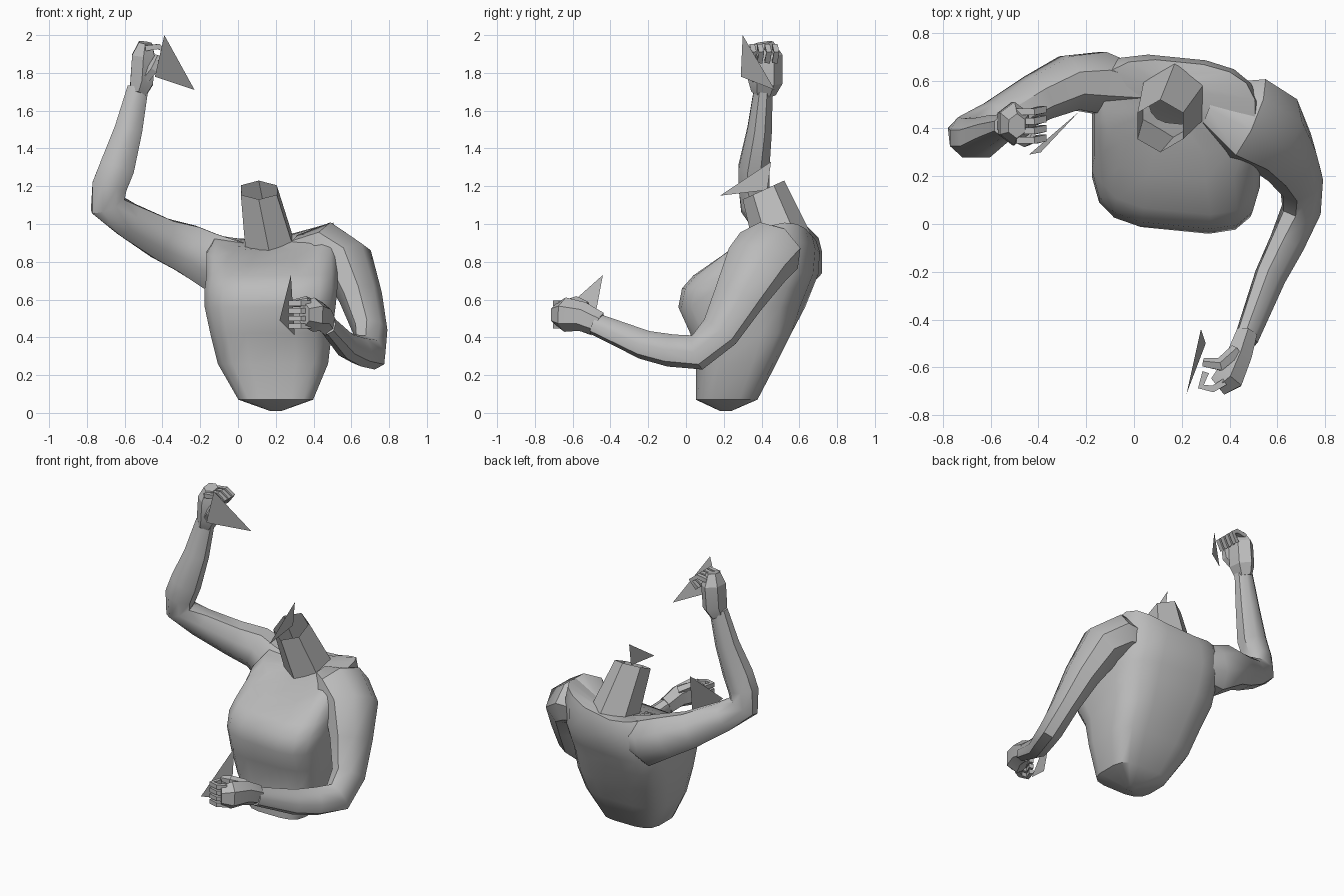
import bpy, bmesh, math
from mathutils import Vector

old = bpy.data.objects.get("Cube")
if old:
    bpy.data.objects.remove(old)

GREY = (.5, .5, .5, 1)
mat = bpy.data.materials.new("plain grey")
mat.use_nodes = True
mat.diffuse_color = GREY
mat.node_tree.nodes["Principled BSDF"].inputs["Base Color"].default_value = GREY


def make_object(name, bm):
    mesh = bpy.data.meshes.new(name)
    bm.to_mesh(mesh)
    bm.free()
    mesh.materials.append(mat)
    obj = bpy.data.objects.new(name, mesh)
    bpy.context.collection.objects.link(obj)
    return obj


def loft(name, rings, angle, cap_start=True, cap_end=True):
    """Skin a list of point rings of equal length."""
    bm = bmesh.new()
    loops = [[bm.verts.new(point) for point in ring] for ring in rings]
    count = len(loops[0])
    for low, high in zip(loops, loops[1:]):
        for i in range(count):
            j = (i + 1) % count
            bm.faces.new((low[i], low[j], high[j], high[i]))
    if cap_start:
        bm.faces.new(reversed(loops[0]))
    if cap_end:
        bm.faces.new(loops[-1])
    bmesh.ops.recalc_face_normals(bm, faces=bm.faces)
    obj = make_object(name, bm)
    bpy.ops.object.select_all(action='DESELECT')
    obj.select_set(True)
    bpy.context.view_layer.objects.active = obj
    bpy.ops.object.shade_smooth_by_angle(angle=math.radians(angle))


def turn(sides):
    """Angles around a ring, starting half a step in."""
    return [math.tau * (i + .5) / sides for i in range(sides)]


def tube(name, stations, across, flatness=1, sides=8, angle=45):
    """Stations are x, y, z, radius; flatness scales the radius along 'across'."""
    points = [Vector(station[:3]) for station in stations]
    across = Vector(across)
    rings = []
    for i, station in enumerate(stations):
        before = points[max(i - 1, 0)]
        after = points[min(i + 1, len(points) - 1)]
        here = points[i]
        tangent = ((here - before).normalized() + (after - here).normalized()).normalized()
        side = across.cross(tangent).normalized()
        depth = tangent.cross(side) * flatness
        rings.append([here + station[3] * (side * math.cos(a) + depth * math.sin(a))
                      for a in turn(sides)])
    loft(name, rings, angle)


def power(value, exponent):
    return math.copysign(abs(value) ** exponent, value)


# Torso: boxy rings as height, x range, y range; the shoulders rise at the sides and back
rings = []
for z, left, right, front, back in [
    (.01, .17, .23, .18, .24),
    (.07, 0, .4, .05, .38),
    (.26, -.11, .48, .05, .48),
    (.42, -.15, .5, .02, .56),
    (.56, -.18, .52, -.03, .62),
    (.66, -.18, .53, -.01, .66),
    (.73, -.17, .53, .05, .69),
    (.82, -.17, .53, .19, .7),
    (.88, -.13, .51, .31, .68),
    (.9, .06, .27, .42, .63),
]:
    lift = max(0, z - .72)
    yaw = -.1 if z > .5 else 0
    ring = []
    for a in turn(16):
        dx = (right - left) / 2 * power(math.cos(a), .55 + lift)
        dy = (back - front) / 2 * power(math.sin(a), .55 + lift)
        ring.append(((left + right) / 2 + dx, (front + back) / 2 + dy + yaw * dx,
                     z + lift * (.7 * dx + 5 * dx * dx + 1.3 * dy)))
    rings.append(ring)
loft("torso", rings, angle=40, cap_end=False)

# Neck: six flat sides leaning forward, open at the top
rings = []
for x, y, z, radius in [(.17, .52, .88, .15), (.11, .41, 1.18, .11)]:
    rings.append([(x + radius * math.cos(a), y + radius * math.sin(a), z + .05 * math.sin(a))
                  for a in turn(6)])
loft("neck", rings, angle=20, cap_start=False, cap_end=False)

# Raised right arm
tube("right_arm", [
    (.06, .56, .8, .1), (-.14, .59, .8, .16), (-.27, .59, .87, .14),
    (-.4, .53, .92, .12), (-.58, .43, 1.02, .1), (-.69, .37, 1.1, .1),
    (-.68, .36, 1.2, .1), (-.64, .36, 1.3, .1), (-.58, .39, 1.5, .08),
    (-.53, .41, 1.72, .06),
], across=(0, 1, 0), flatness=.88)

# Bent left arm
tube("left_arm", [
    (.32, .5, .86, .1), (.47, .44, .86, .19), (.58, .38, .79, .18),
    (.65, .28, .61, .14), (.7, .18, .43, .11), (.7, .06, .32, .1),
    (.64, -.08, .33, .09), (.57, -.22, .36, .08), (.47, -.48, .47, .06),
], across=(.85, -.2, .5), flatness=.8)


def hand(side, across, palm, finger, thumb):
    """A palm, four curled fingers spread along 'across', and a thumb."""
    across = Vector(across)
    tube(side + "_palm", palm, across, flatness=1.3, sides=6, angle=20)
    tube(side + "_thumb", thumb, across, sides=5, angle=20)
    for i in range(4):
        offset = across * .04 * (i - 1.5)
        path = [(*(Vector(p) + offset), .02) for p in finger]
        tube(f"{side}_finger_{i + 1}", path, across, sides=4, angle=20)


hand("right", (0, 1, 0),
     palm=[(-.53, .41, 1.69, .05), (-.51, .42, 1.75, .07),
           (-.5, .42, 1.89, .07), (-.49, .41, 1.96, .04)],
     finger=[(-.49, .41, 1.93), (-.42, .41, 1.94), (-.38, .42, 1.91), (-.42, .41, 1.86)],
     thumb=[(-.49, .37, 1.77, .03), (-.45, .35, 1.82, .03), (-.42, .36, 1.89, .02)])
hand("left", (0, 0, 1),
     palm=[(.47, -.46, .47, .05), (.44, -.55, .51, .06),
           (.4, -.64, .52, .07), (.35, -.68, .52, .05)],
     finger=[(.38, -.66, .52), (.33, -.69, .52), (.28, -.68, .52), (.3, -.62, .52)],
     thumb=[(.43, -.53, .56, .03), (.36, -.59, .59, .03), (.29, -.58, .58, .02)])

# Loose triangular plates at the head and the hands
for name, corners in {
    "head_plate": [(.11, .18, 1.15), (.11, .43, 1.18), (.11, .45, 1.33)],
    "right_hand_plate": [(-.39, .3, 2), (-.44, .29, 1.78), (-.23, .47, 1.71)],
    "left_hand_plate": [(.28, -.44, .73), (.22, -.71, .49), (.3, -.5, .41)],
}.items():
    bm = bmesh.new()
    bm.faces.new([bm.verts.new(corner) for corner in corners])
    make_object(name, bm)
